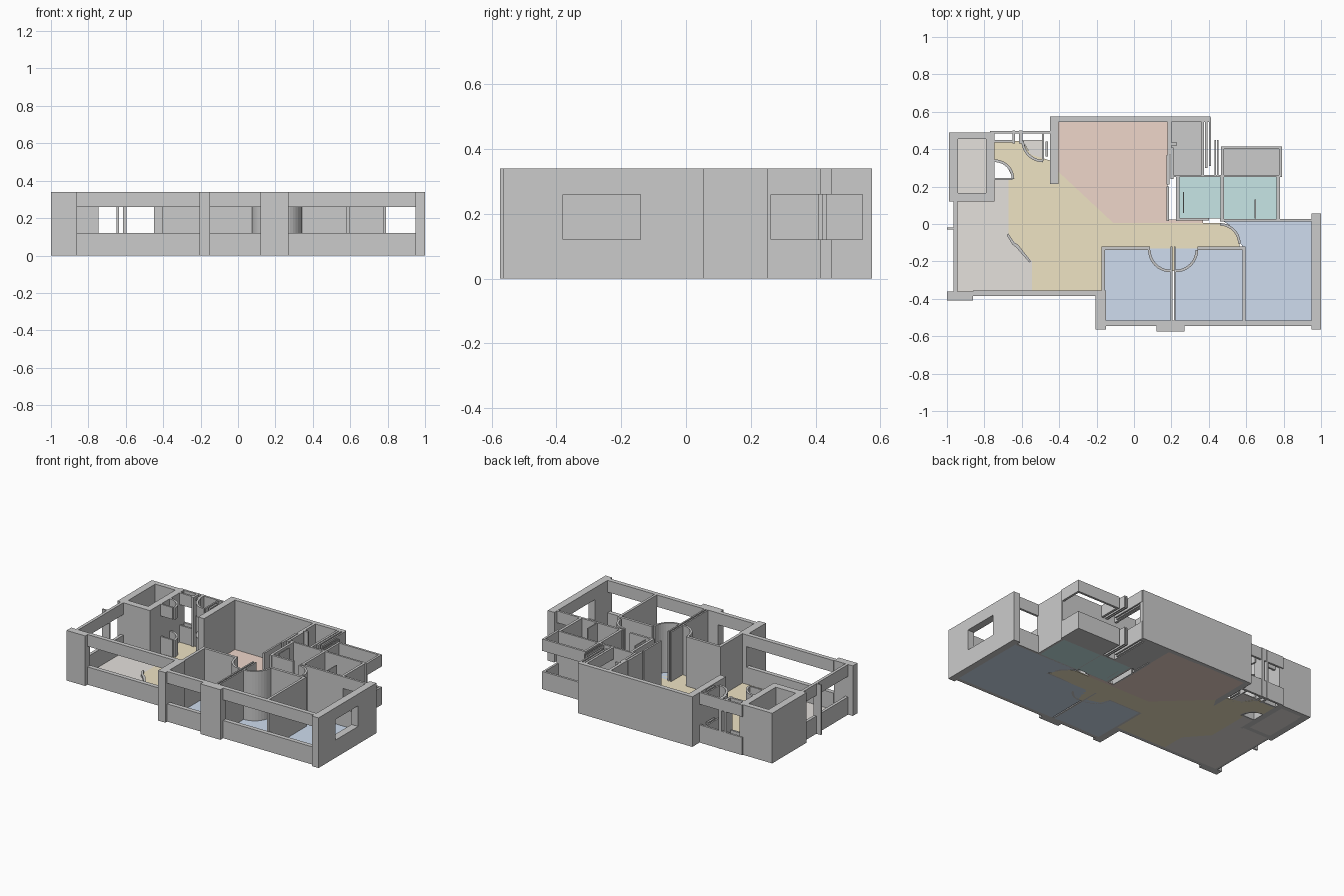
import bpy, bmesh, math

H, SILL, HEAD, FLOOR = 0.34, 0.12, 0.26, 0.005


def prism(name, pts, z0, z1, mat=None):
    """Vertical extrusion of a plan outline."""
    bm = bmesh.new()
    f = bm.faces.new([bm.verts.new((x, y, z0)) for x, y in pts])
    up = bmesh.ops.extrude_face_region(bm, geom=[f])["geom"]
    bmesh.ops.translate(bm, vec=(0, 0, z1 - z0),
                        verts=[v for v in up if isinstance(v, bmesh.types.BMVert)])
    bmesh.ops.recalc_face_normals(bm, faces=bm.faces)
    me = bpy.data.meshes.new(name)
    bm.to_mesh(me)
    bm.free()
    ob = bpy.data.objects.new(name, me)
    bpy.context.collection.objects.link(ob)
    if mat:
        me.materials.append(mat)
    return ob


def rect(x0, x1, y0, y1):
    return [(x0, y0), (x1, y0), (x1, y1), (x0, y1)]


def wall(name, *r):
    prism(name, rect(*r), 0, H)


def window(name, *r):
    prism(name + "_sill", rect(*r), 0, SILL)
    prism(name + "_lintel", rect(*r), HEAD, H)


def arc(cx, cy, r, a0, a1, t=0.014, n=10):
    ang = [math.radians(a0 + (a1 - a0) * i / n) for i in range(n + 1)]
    ring = lambda q: [(cx + q * math.cos(a), cy + q * math.sin(a)) for a in ang]
    return ring(r) + ring(r - t)[::-1]


def colour(name, *c):
    m = bpy.data.materials.new(name)
    m.diffuse_color = (*c, 1)
    return m


blue = colour("bedroom_blue", 0.62, 0.72, 0.86)
pink = colour("living_pink", 0.86, 0.67, 0.59)
sand = colour("hall_sand", 0.86, 0.77, 0.55)
teal = colour("bath_teal", 0.57, 0.79, 0.79)
stone = colour("terrace_stone", 0.78, 0.75, 0.72)
ash = colour("service_ash", 0.70, 0.70, 0.68)
dark = colour("balcony_grey", 0.62, 0.62, 0.62)

# Floors
floors = {
    "bedroom_floor_left": (rect(-0.155, 0.205, -0.52, -0.13), blue),
    "bedroom_floor_mid": (rect(0.215, 0.59, -0.52, -0.13), blue),
    "bedroom_floor_right": ([(0.59, -0.52), (0.955, -0.52), (0.955, 0.02), (0.47, 0.02),
                             (0.53, -0.02), (0.565, -0.1), (0.59, -0.13)], blue),
    "living_floor": ([(-0.41, 0.55), (-0.41, 0.285), (-0.11, 0.005), (0.18, 0.005),
                      (0.18, 0.55)], pink),
    "hall_floor": ([(-0.745, 0.445), (-0.745, 0.34), (-0.68, 0.31), (-0.645, 0.24),
                    (-0.67, 0.235), (-0.67, -0.06), (-0.545, -0.2), (-0.545, -0.36),
                    (-0.17, -0.36), (-0.17, -0.13), (0.08, -0.13), (0.11, -0.21),
                    (0.19, -0.25), (0.23, -0.25), (0.31, -0.21), (0.345, -0.13),
                    (0.565, -0.13), (0.565, -0.1), (0.53, -0.02), (0.46, 0.005),
                    (-0.11, 0.005), (-0.41, 0.285), (-0.45, 0.215), (-0.45, 0.34),
                    (-0.55, 0.37), (-0.6, 0.445)], sand),
    "hall_corner_floor": (rect(0.18, 0.37, 0.005, 0.025), pink),
    "entry_floor": ([(-0.6, 0.45), (-0.55, 0.37), (-0.49, 0.34), (-0.49, 0.45)], stone),
    "terrace_floor": ([(-0.95, 0.13), (-0.745, 0.13), (-0.745, 0.235), (-0.67, 0.235),
                       (-0.67, -0.06), (-0.545, -0.2), (-0.545, -0.36), (-0.95, -0.36)], stone),
    "store_floor": (rect(-0.945, -0.785, 0.16, 0.46), stone),
    "kitchen_floor": (rect(0.2, 0.365, 0.26, 0.55), ash),
    "bath_floor_left": (rect(0.24, 0.47, 0.03, 0.25), teal),
    "bath_floor_right": (rect(0.475, 0.765, 0.025, 0.25), teal),
    "balcony_floor": (rect(0.475, 0.78, 0.26, 0.405), dark),
}
for n, (pts, m) in floors.items():
    prism(n, pts, 0, FLOOR, m)

# Solid walls and piers
for n, r in {
    "store_wall_left": (-0.99, -0.94, 0.12, 0.49),
    "store_wall_back": (-0.94, -0.79, 0.455, 0.49),
    "store_wall_front": (-0.94, -0.79, 0.12, 0.165),
    "store_wall_right": (-0.79, -0.745, 0.12, 0.49),
    "corner_pier": (-1.0, -0.86, -0.41, -0.36),
    "terrace_mullion": (-1.0, -0.945, -0.03, -0.02),
    "living_wall_back": (-0.45, 0.41, 0.545, 0.575),
    "living_wall_left": (-0.45, -0.405, 0.215, 0.545),
    "living_wall_right": (0.175, 0.19, 0.21, 0.37),
    "living_wall_lower": (0.175, 0.187, 0.015, 0.2),
    "kitchen_wall_left": (0.18, 0.2, 0.37, 0.545),
    "kitchen_jamb": (0.2, 0.23, 0.42, 0.435),
    "kitchen_wall_lower": (0.195, 0.21, 0.24, 0.41),
    "bath_wall_back": (0.2, 0.79, 0.25, 0.263),
    "bath_wall_left": (0.225, 0.242, 0.015, 0.25),
    "bath_wall_mid": (0.463, 0.48, 0.02, 0.263),
    "bath_wall_right": (0.762, 0.78, 0.02, 0.25),
    "bath_wall_front_left": (0.225, 0.4, 0.018, 0.033),
    "bath_wall_front_right": (0.46, 0.78, 0.013, 0.028),
    "bath_partition": (0.645, 0.652, 0.03, 0.13),
    "bath_screen": (0.262, 0.268, 0.06, 0.17),
    "bedroom_pier_left": (-0.205, -0.15, -0.565, -0.355),
    "bedroom_wall_left": (-0.175, -0.155, -0.355, -0.12),
    "bedroom_wall_back_left": (-0.175, 0.085, -0.138, -0.12),
    "bedroom_wall_back_mid": (0.34, 0.595, -0.138, -0.12),
    "bedroom_divider_left": (0.195, 0.205, -0.52, -0.12),
    "bedroom_divider_mid": (0.213, 0.223, -0.52, -0.12),
    "bedroom_divider_right": (0.58, 0.597, -0.52, -0.12),
    "front_pier": (0.12, 0.27, -0.575, -0.515),
    "right_wall_front": (0.95, 1.0, -0.565, -0.38),
    "right_wall_back": (0.95, 1.0, -0.14, 0.055),
    "entry_post_left": (-0.65, -0.635, 0.43, 0.5),
    "entry_post_mid": (-0.615, -0.595, 0.43, 0.5),
}.items():
    wall(n, *r)

# Window bays: sill below, lintel above
for n, r in {
    "front_window_left": (-0.86, -0.205, -0.385, -0.355),
    "front_window_mid": (-0.15, 0.12, -0.545, -0.515),
    "front_window_right": (0.27, 0.95, -0.545, -0.515),
    "right_window": (0.95, 1.0, -0.38, -0.14),
    "terrace_window": (-0.965, -0.945, -0.36, 0.12),
    "bedroom_back_window": (0.78, 0.95, 0.013, 0.028),
    "balcony_back": (0.465, 0.79, 0.4, 0.415),
    "balcony_right": (0.775, 0.79, 0.263, 0.4),
    "balcony_left": (0.465, 0.48, 0.263, 0.4),
    "kitchen_window": (0.36, 0.375, 0.26, 0.545),
    "kitchen_fin_a": (0.38, 0.392, 0.3, 0.545),
    "kitchen_fin_b": (0.402, 0.413, 0.31, 0.57),
    "kitchen_fin_c": (0.43, 0.438, 0.26, 0.45),
    "kitchen_fin_d": (0.445, 0.452, 0.26, 0.45),
    "entry_outer": (-0.77, -0.45, 0.483, 0.497),
    "entry_inner": (-0.745, -0.65, 0.437, 0.45),
    "entry_side_a": (-0.492, -0.482, 0.34, 0.483),
    "entry_side_b": (-0.472, -0.46, 0.36, 0.44),
    "store_door_wall": (-0.745, -0.655, 0.235, 0.247),
}.items():
    window(n, *r)

# Curved door sweeps
for n, a in {"left": (0.195, -0.138, 0.12, 180, 270), "mid": (0.223, -0.138, 0.12, 270, 360),
             "right": (0.46, -0.105, 0.11, 0, 90)}.items():
    prism("bedroom_door_sweep_" + n, arc(*a), 0, H)
for n, a in {"store": (-0.745, 0.24, 0.105, 0, 90), "entry": (-0.487, 0.445, 0.115, 180, 270)}.items():
    prism(n + "_door_sweep_lower", arc(*a), 0, SILL)
    prism(n + "_door_sweep_upper", arc(*a), HEAD, H)

# Low stepped threshold between terrace and hall
prism("terrace_threshold", [(-0.672, -0.05), (-0.64, -0.1), (-0.62, -0.11), (-0.55, -0.2),
                            (-0.56, -0.205), (-0.63, -0.125), (-0.65, -0.11), (-0.68, -0.06)], 0, 0.02)
